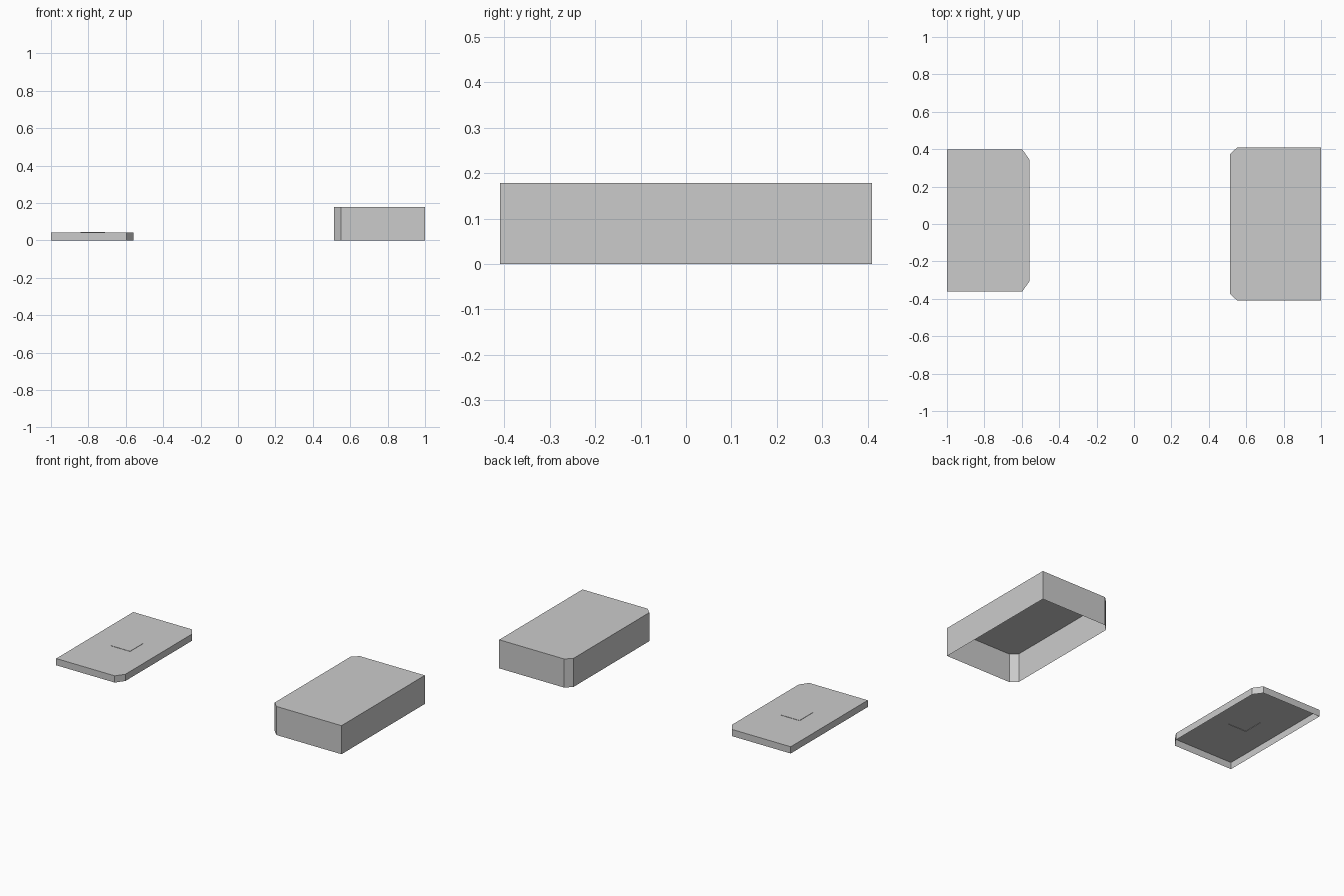
import bpy
import bmesh

cube = bpy.data.objects.get("Cube")
if cube:
    bpy.data.objects.remove(cube, do_unlink=True)

GREY = (0.6, 0.6, 0.6, 1.0)
mat = bpy.data.materials.new("plain_grey")
mat.use_nodes = True
mat.diffuse_color = GREY
mat.node_tree.nodes["Principled BSDF"].inputs["Base Color"].default_value = GREY


def open_shell(name, outline, height, panel=None, rise=0.002):
    """Thin open-bottomed cover; an optional square panel is raised from its top."""
    bm = bmesh.new()
    n = len(outline)
    low = [bm.verts.new((x, y, 0)) for x, y in outline]
    top = [bm.verts.new((x, y, height)) for x, y in outline]
    for i in range(n):
        j = (i + 1) % n
        bm.faces.new((low[i], low[j], top[j], top[i]))
    if panel is None:
        bm.faces.new(top)
    else:
        # Top with a square opening, closed by the raised panel
        foot = [bm.verts.new((x, y, height)) for x, y in panel]
        cap = [bm.verts.new((x, y, height + rise)) for x, y in panel]
        edges = []
        for ring in (top, foot):
            for i, v in enumerate(ring):
                w = ring[(i + 1) % len(ring)]
                edges.append(bm.edges.get((v, w)) or bm.edges.new((v, w)))
        bmesh.ops.triangle_fill(bm, edges=edges, use_beauty=True, normal=(0, 0, 1))
        # Keep the opening clear beneath the raised panel
        inside = [f for f in bm.faces if all(v in foot for v in f.verts)]
        if inside:
            bmesh.ops.delete(bm, geom=inside, context='FACES_ONLY')
        for i in range(4):
            j = (i + 1) % 4
            bm.faces.new((foot[i], foot[j], cap[j], cap[i]))
        bm.faces.new(cap)
        bmesh.ops.dissolve_limit(bm, angle_limit=0.01, verts=bm.verts[:], edges=bm.edges[:])
    bmesh.ops.recalc_face_normals(bm, faces=bm.faces[:])
    # An open shell must face up and outwards
    bm.normal_update()
    highest = max(bm.faces, key=lambda f: f.calc_center_median().z)
    if highest.normal.z < 0:
        bmesh.ops.reverse_faces(bm, faces=bm.faces[:])
    mesh = bpy.data.meshes.new(name)
    bm.to_mesh(mesh)
    bm.free()
    mesh.materials.append(mat)
    obj = bpy.data.objects.new(name, mesh)
    bpy.context.collection.objects.link(obj)
    return obj


def clipped_outline(outer_x, inner_x, cut_x, y0, y1, cut_y):
    """Rectangle with the two corners on its inner_x side cut off."""
    return [(outer_x, y0), (cut_x, y0), (inner_x, y0 + cut_y),
            (inner_x, y1 - cut_y), (cut_x, y1), (outer_x, y1)]


# Shallow lid with a slightly raised square in its middle
square = [(-0.842, -0.045), (-0.712, -0.045), (-0.712, 0.085), (-0.842, 0.085)]
open_shell("lid", clipped_outline(-1, -0.56, -0.597, -0.36, 0.398, 0.052), 0.042, square)

# Deep box cover
open_shell("box_cover", clipped_outline(1, 0.514, 0.552, -0.41, 0.41, 0.037), 0.178)
